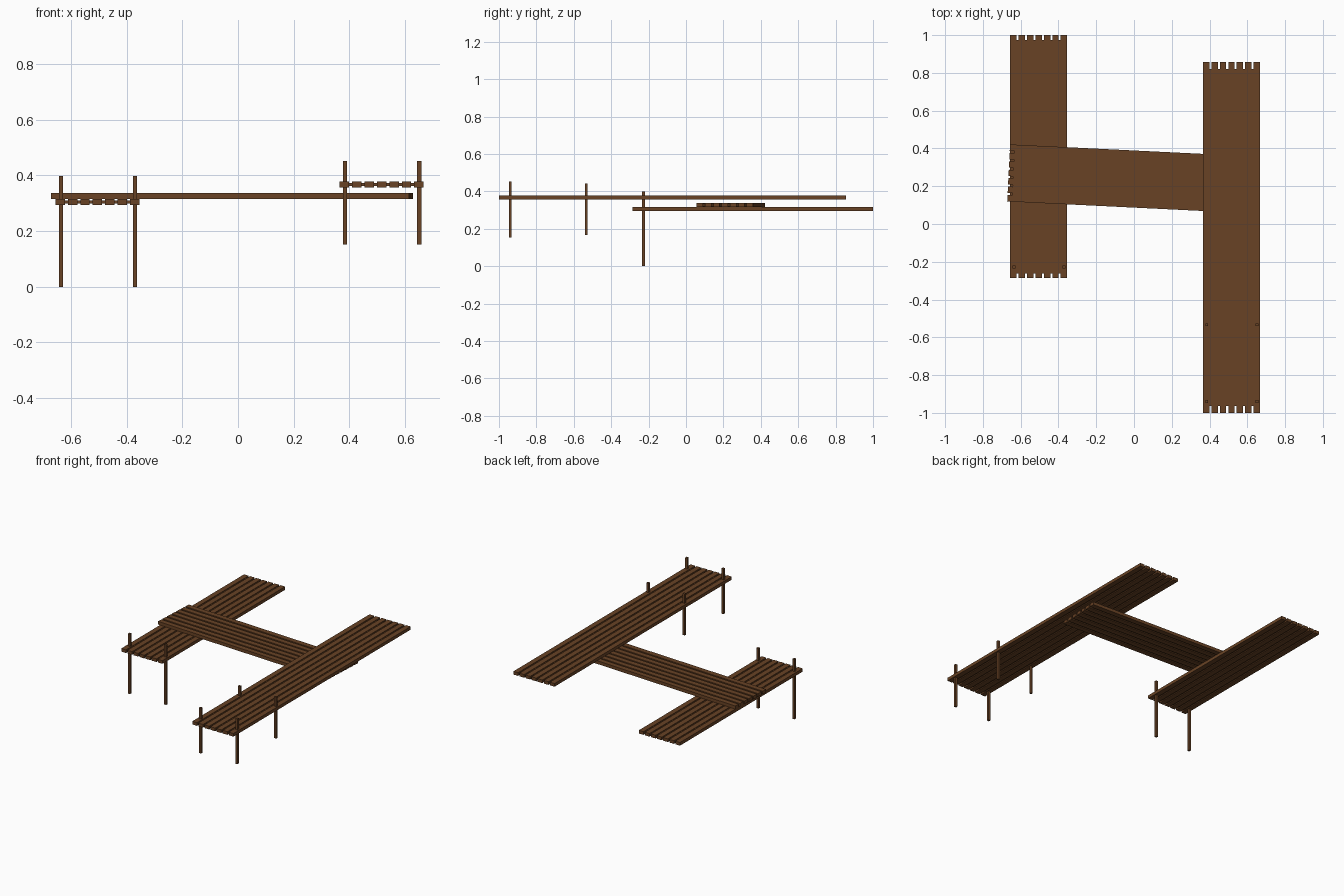
import bpy, bmesh, math
from mathutils import Matrix

if "Cube" in bpy.data.objects:
    bpy.data.objects.remove(bpy.data.objects["Cube"])

wood = bpy.data.materials.new("brown_wood")
wood.diffuse_color = (0.14, 0.055, 0.018, 1)
wood.use_nodes = True
wood.node_tree.nodes["Principled BSDF"].inputs["Base Color"].default_value = wood.diffuse_color


def add_box(bm, center, size):
    bmesh.ops.create_cube(bm, size=1, matrix=Matrix.Translation(center) @ Matrix.Diagonal((*size, 1)))


def finish(bm, name, loc, angle=0):
    mesh = bpy.data.meshes.new(name)
    bm.to_mesh(mesh)
    bm.free()
    mesh.materials.append(wood)
    ob = bpy.data.objects.new(name, mesh)
    ob.location = loc
    ob.rotation_euler.z = angle
    bpy.context.collection.objects.link(ob)


# Walkway: seven long boards joined by a thinner, shorter backing sheet
def walkway(name, loc, length, inset, angle=0):
    width, thick, board, count = 0.302, 0.021, 0.034, 7
    pitch = (width - board) / (count - 1)
    bm = bmesh.new()
    for i in range(count):
        add_box(bm, ((i - 3) * pitch, 0, 0), (board, length, thick))
    for i in range(count - 1):
        add_box(bm, ((i - 2.5) * pitch, 0, 0), (pitch - board, length - 2 * inset, 0.011))
    finish(bm, name, loc, angle)


walkway("left_walkway", (-0.505, 0.357, 0.305), 1.286, 0.025)
walkway("right_walkway", (0.516, -0.072, 0.368), 1.857, 0.036)
walkway("cross_walkway", (-0.021, 0.239, 0.326), 1.287, 0.025, math.radians(90 - 2.8))


# Square posts in pairs, one at each side of a walkway
def post_pair(name, cx, y, z0, z1):
    for side, dx in (("left", -0.133), ("right", 0.133)):
        bm = bmesh.new()
        add_box(bm, (0, 0, 0), (0.015, 0.015, z1 - z0))
        finish(bm, f"{name}_{side}", (cx + dx, y, (z0 + z1) / 2))


post_pair("left_walkway_post", -0.503, -0.227, 0.0, 0.398)
post_pair("right_walkway_front_post", 0.518, -0.94, 0.152, 0.452)
post_pair("right_walkway_rear_post", 0.518, -0.533, 0.166, 0.441)
